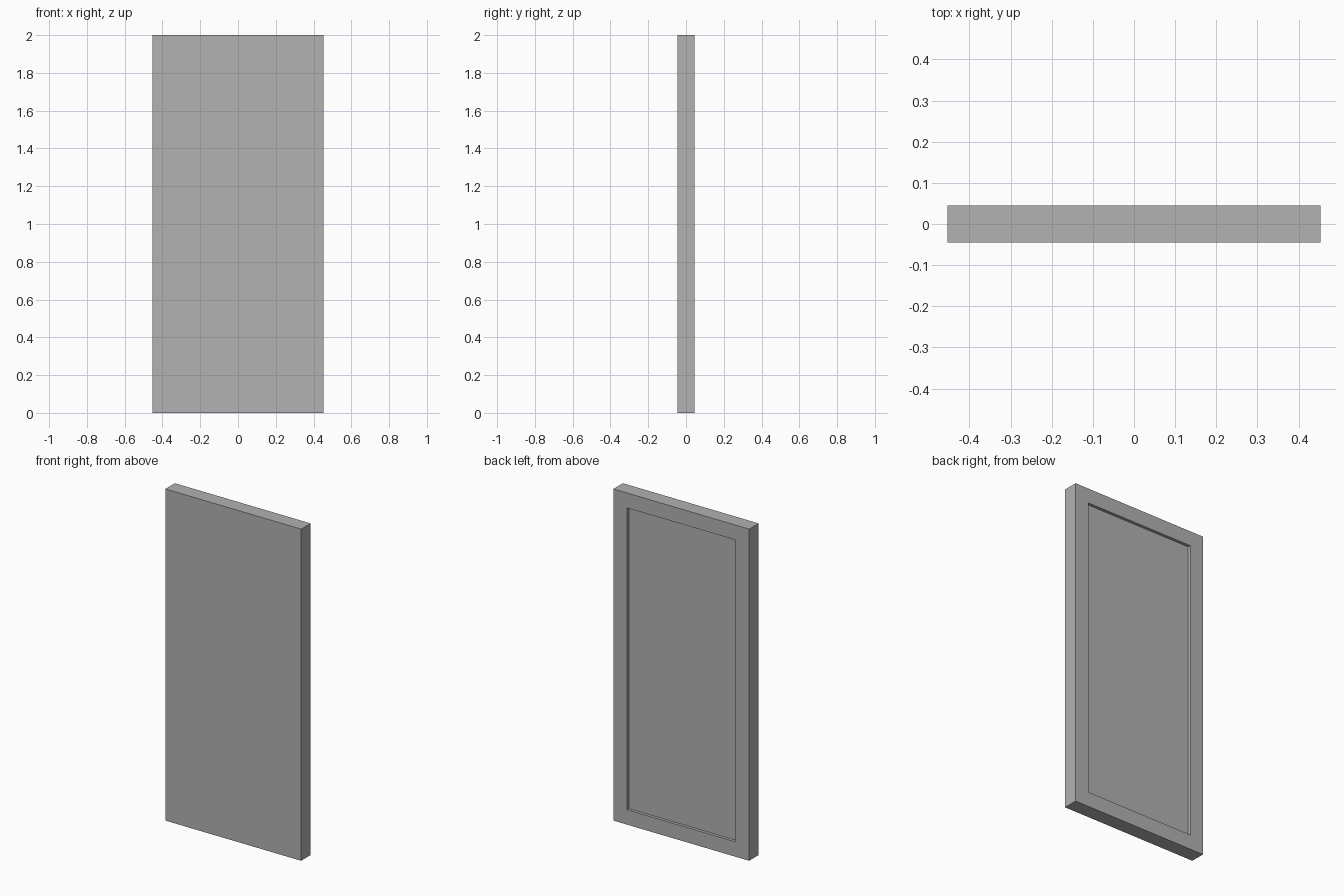
import bpy
import bmesh
from mathutils import Vector

cube = bpy.data.objects.get("Cube")
if cube:
    bpy.data.objects.remove(cube, do_unlink=True)

WIDTH, DEPTH, HEIGHT = 0.906, 0.09, 2.0
BORDER, RECESS = 0.09, 0.018

# Plain grey finish
grey = bpy.data.materials.new("grey")
grey.use_nodes = True
colour = (0.445, 0.445, 0.445, 1)
grey.diffuse_color = colour
grey.node_tree.nodes["Principled BSDF"].inputs["Base Color"].default_value = colour

# Solid slab standing on the ground
bm = bmesh.new()
bmesh.ops.create_cube(bm, size=1)
bmesh.ops.scale(bm, vec=(WIDTH, DEPTH, HEIGHT), verts=bm.verts)
bmesh.ops.translate(bm, vec=(0, 0, HEIGHT / 2), verts=bm.verts)
bm.normal_update()

# Raised border around a sunken panel on the back
back = max(bm.faces, key=lambda f: f.calc_center_median().y)
bmesh.ops.inset_region(bm, faces=[back], thickness=BORDER, use_even_offset=True)
walls = bmesh.ops.extrude_discrete_faces(bm, faces=[back])
panel = walls["faces"][0]
bmesh.ops.translate(bm, vec=Vector((0, -RECESS, 0)), verts=panel.verts)
bmesh.ops.recalc_face_normals(bm, faces=bm.faces)

mesh = bpy.data.meshes.new("door_panel")
bm.to_mesh(mesh)
bm.free()
mesh.materials.append(grey)
door = bpy.data.objects.new("door_panel", mesh)
bpy.context.collection.objects.link(door)
